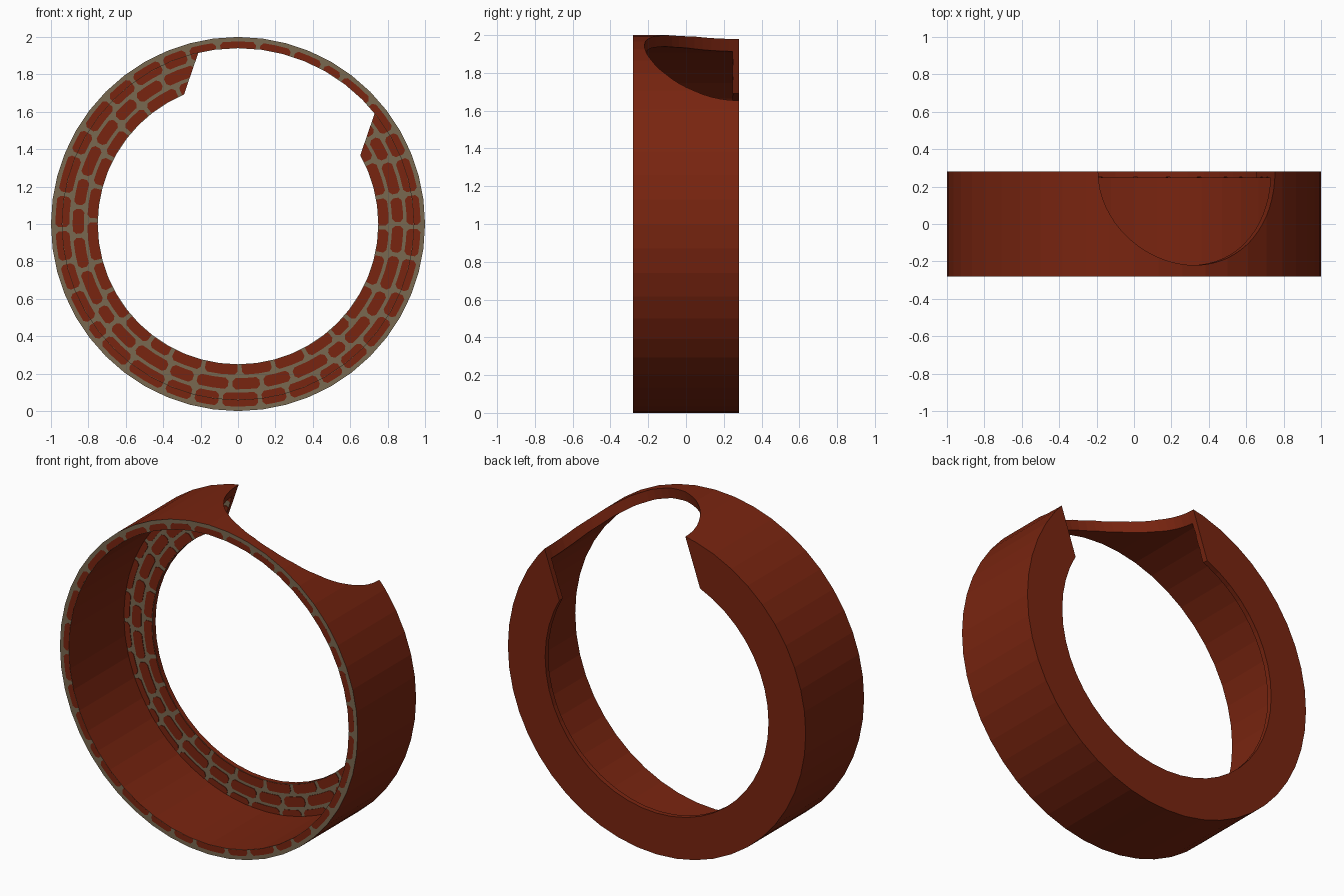
import bpy, bmesh, math, random
from mathutils import Matrix, Vector

if "Cube" in bpy.data.objects:
    bpy.data.objects.remove(bpy.data.objects["Cube"])
random.seed(4)

SEG = 48
R_OUT, R_RIM, R_IN = 1.0, 0.94, 0.75
Y_F, Y_WEB, Y_B = -0.28, 0.25, 0.28


def material(name, rgb):
    m = bpy.data.materials.new(name)
    m.diffuse_color = (*rgb, 1)
    m.use_nodes = True
    m.node_tree.nodes["Principled BSDF"].inputs["Base Color"].default_value = m.diffuse_color
    return m


brick = material("brick_red", (0.190, 0.018, 0.005))
mortar = material("mortar_tan", (0.19, 0.14, 0.08))


def make(name, bm, mats):
    bmesh.ops.recalc_face_normals(bm, faces=bm.faces)
    me = bpy.data.meshes.new(name)
    bm.to_mesh(me)
    bm.free()
    ob = bpy.data.objects.new(name, me)
    bpy.context.collection.objects.link(ob)
    for m in mats:
        me.materials.append(m)
    return ob


def polar(r, a, y):
    return Vector((r * math.cos(a), y, 1 + r * math.sin(a)))


# Ring body: thin outer shell with a thin flange at the back
profile = [(R_OUT, Y_F), (R_OUT, Y_B), (R_IN, Y_B), (R_IN, Y_WEB), (R_RIM, Y_WEB), (R_RIM, Y_F)]
bm = bmesh.new()
rings = [[bm.verts.new(polar(r, 2 * math.pi * i / SEG, y)) for r, y in profile] for i in range(SEG)]
n = len(profile)
for i in range(SEG):
    a, b = rings[i], rings[(i + 1) % SEG]
    for j in range(n):
        k = (j + 1) % n
        bm.faces.new((a[j], a[k], b[k], b[j]))
bmesh.ops.recalc_face_normals(bm, faces=bm.faces)
for f in bm.faces:
    f.material_index = 1 if f.normal.y < -0.9 else 0
ring = make("ring_body", bm, [brick, mortar])


# Brick faces: thin plates in curved courses over the mortar
def add_brick(bm, r0, r1, a0, a1, y, round_in, round_out):
    rm, c = (r0 + r1) / 2, 0.016
    da = c / rm
    ci = da if round_in else 0
    co = da if round_out else 0
    rc0 = r0 + (c if round_in else 0)
    rc1 = r1 - (c if round_out else 0)
    mid = (a0 + a1) / 2
    pts = [(r0, a0 + ci), (r0, mid), (r0, a1 - ci)]
    if round_in:
        pts.append((rc0, a1))
    if round_out:
        pts.append((rc1, a1))
    pts += [(r1, a1 - co), (r1, mid), (r1, a0 + co)]
    if round_out:
        pts.append((rc1, a0))
    if round_in:
        pts.append((rc0, a0))
    front = [bm.verts.new(polar(r, a, y - 0.003)) for r, a in pts]
    back = [bm.verts.new(polar(r, a, y + 0.003)) for r, a in pts]
    bm.faces.new(front)
    bm.faces.new(back[::-1])
    for i in range(len(pts)):
        k = (i + 1) % len(pts)
        bm.faces.new((front[i], back[i], back[k], front[k]))


def courses(bm):
    for r0, r1, count in ((0.752, 0.806, 28), (0.824, 0.884, 31), (0.902, 0.976, 34)):
        step = 2 * math.pi / count
        gap = 0.011 / r0
        joints = [i * step + random.uniform(-0.2, 0.2) * step for i in range(count)]
        joints.append(joints[0] + 2 * math.pi)
        for a, b in zip(joints, joints[1:]):
            if r1 < R_RIM:
                add_brick(bm, r0, r1, a + gap, b - gap, Y_WEB, r0 > 0.76, True)
            else:  # outer course is split between flange and front rim
                add_brick(bm, r0, R_RIM - 0.001, a + gap, b - gap, Y_WEB, True, False)
                add_brick(bm, R_RIM + 0.001, r1, a + gap, b - gap, Y_F + 0.0029, False, True)


bm = bmesh.new()
courses(bm)
plates = make("brick_plates", bm, [brick])

# Round side opening: tilted cylinder removed from the upper half
bm = bmesh.new()
bmesh.ops.create_cone(bm, cap_ends=True, segments=64, radius1=0.5, radius2=0.5, depth=1.4)
tilt = Matrix.Translation((0, Y_B, 1)) @ Matrix.Rotation(math.radians(19), 4, 'Y')
bmesh.ops.transform(bm, matrix=tilt @ Matrix.Translation((0, 0, 0.75)), verts=bm.verts)
cutter = make("opening_cutter", bm, [brick])
cutter.hide_render = True

for ob in (ring, plates):
    mod = ob.modifiers.new("opening", 'BOOLEAN')
    mod.object = cutter
    mod.operation = 'DIFFERENCE'
    mod.solver = 'EXACT'
    bpy.context.view_layer.objects.active = ob
    bpy.ops.object.modifier_apply(modifier=mod.name)
bpy.data.objects.remove(cutter)
